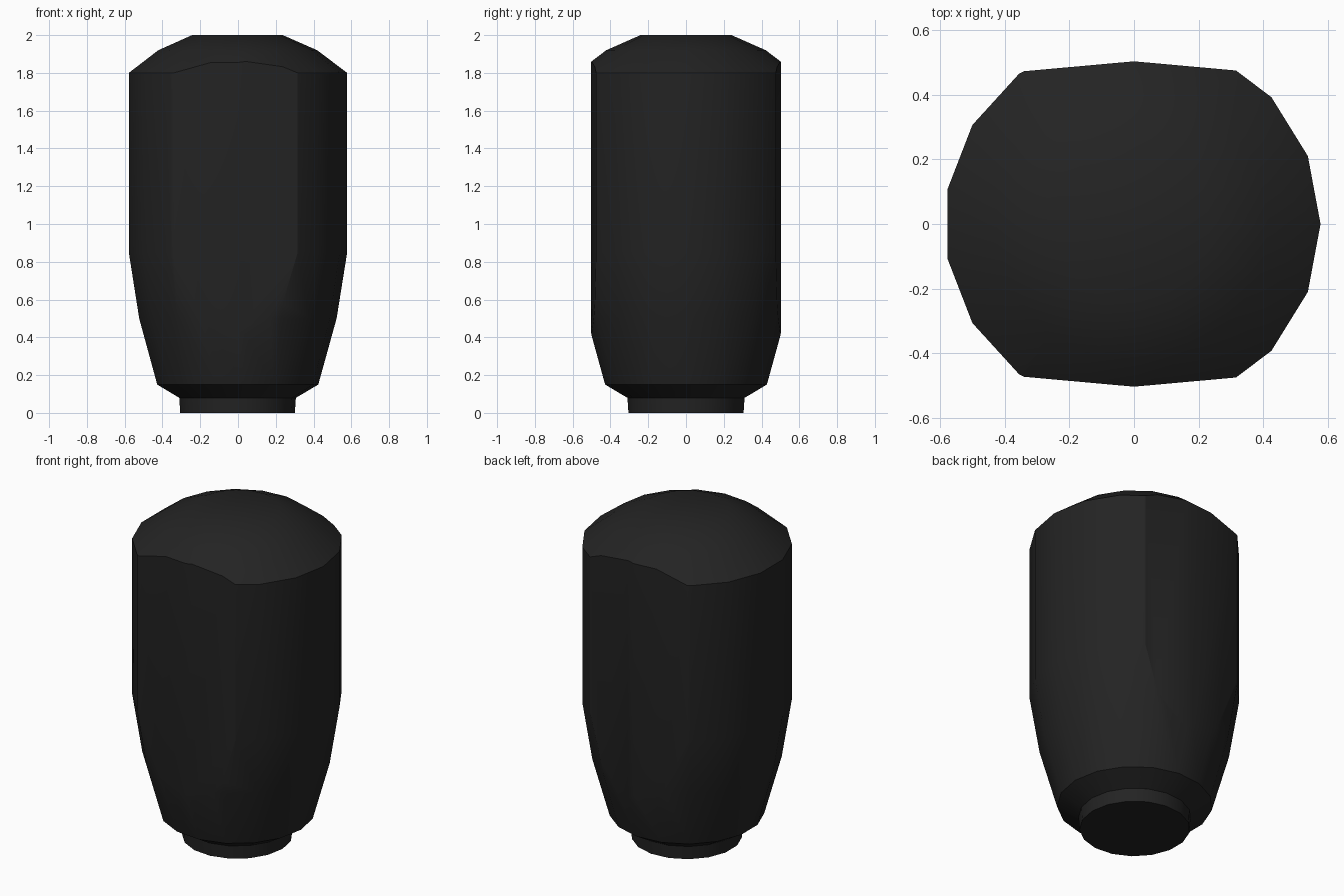
import bpy, bmesh, math
from mathutils import Vector

cube = bpy.data.objects.get("Cube")
if cube:
    bpy.data.objects.remove(cube, do_unlink=True)

SIDES = 17

# One matt black for the whole model
black = bpy.data.materials.new("matt black")
black.use_nodes = True
colour = (0.017, 0.017, 0.017, 1)
black.diffuse_color = colour
black.node_tree.nodes["Principled BSDF"].inputs["Base Color"].default_value = colour


def lathe(profile):
    """Turn a (radius, height) profile about z and cap both ends."""
    bm = bmesh.new()
    rings = []
    for r, z in profile:
        rings.append([bm.verts.new((r * math.cos(a) - 0.005, r * math.sin(a), z))
                      for a in (math.tau * i / SIDES for i in range(SIDES))])
    for low, high in zip(rings, rings[1:]):
        for i in range(SIDES):
            j = (i + 1) % SIDES
            bm.faces.new((low[i], low[j], high[j], high[i]))
    bm.faces.new(rings[0][::-1])
    bm.faces.new(rings[-1])
    return bm


def slice_off(bm, point, normal):
    """Cut the solid flat at a plane and close the cut."""
    geom = bm.verts[:] + bm.edges[:] + bm.faces[:]
    bmesh.ops.bisect_plane(bm, geom=geom, dist=1e-5, plane_co=point,
                           plane_no=normal, clear_outer=True)
    open_edges = [e for e in bm.edges if e.is_boundary]
    bmesh.ops.holes_fill(bm, edges=open_edges, sides=0)


def finish(bm, name):
    bmesh.ops.recalc_face_normals(bm, faces=bm.faces[:])
    mesh = bpy.data.meshes.new(name)
    bm.to_mesh(mesh)
    bm.free()
    mesh.materials.append(black)
    obj = bpy.data.objects.new(name, mesh)
    bpy.context.collection.objects.link(obj)
    bpy.ops.object.select_all(action="DESELECT")
    obj.select_set(True)
    bpy.context.view_layer.objects.active = obj
    bpy.ops.object.shade_smooth_by_angle(angle=math.radians(30))


# Tapered body with a domed top, its front and back planed to a slight ridge
body = lathe([(0.312, 0.08), (0.43, 0.15), (0.527, 0.5), (0.583, 0.85),
              (0.583, 1.8), (0.424, 1.92), (0.242, 2.0)])
for front in (-1, 1):
    for side in (-1, 1):
        slice_off(body, Vector((0, front * 0.504, 0)),
                  Vector((side * 0.09, front, 0)).normalized())
finish(body, "body")

# Short neck under the body
finish(lathe([(0.306, 0), (0.312, 0.09)]), "neck")
